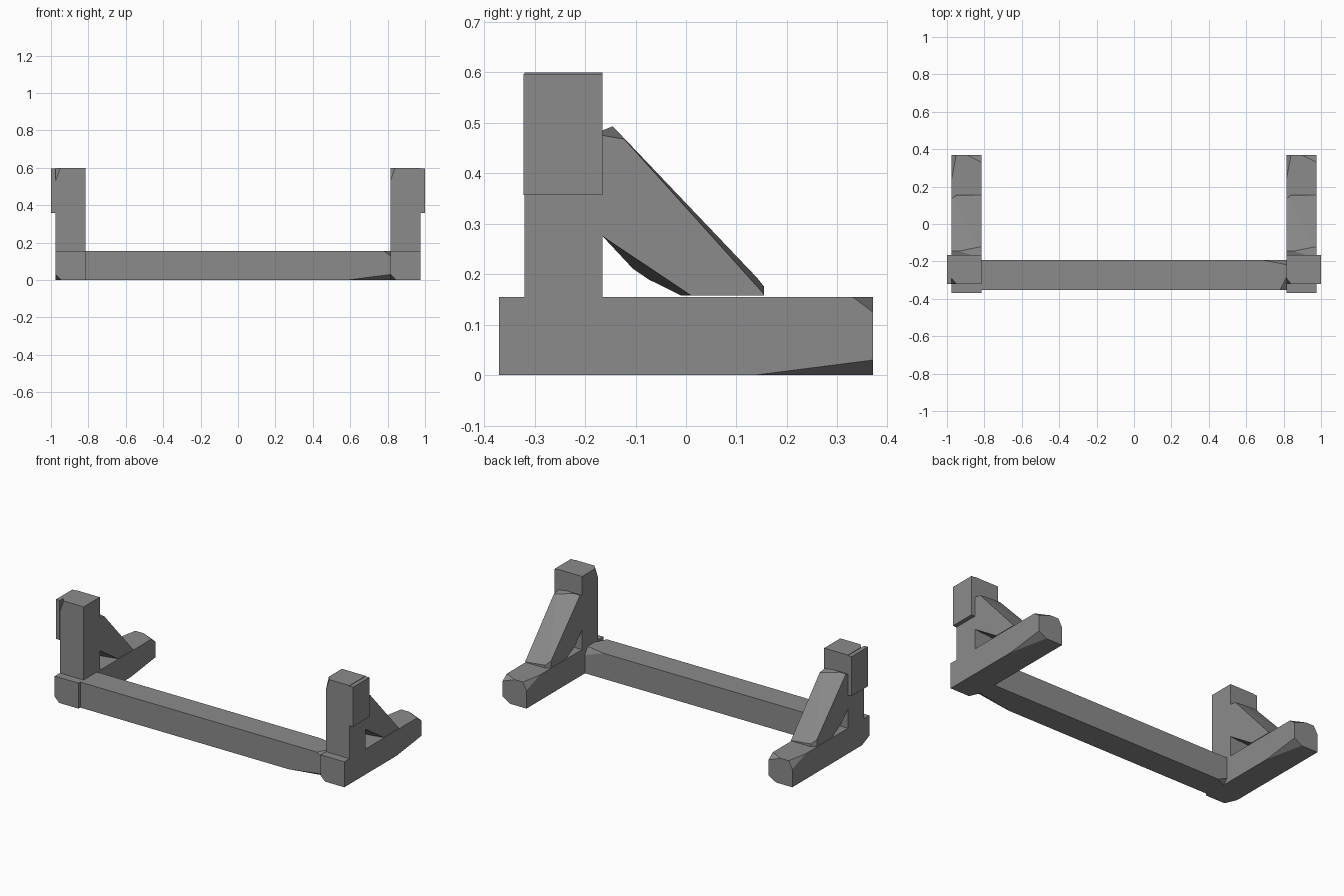
import bpy, bmesh, math
from mathutils import Vector

cube = bpy.data.objects.get("Cube")
if cube:
    bpy.data.objects.remove(cube, do_unlink=True)

grey = bpy.data.materials.new("stone_grey")
grey.use_nodes = True
GREY = (0.26, 0.26, 0.26, 1)
grey.diffuse_color = GREY
grey.node_tree.nodes["Principled BSDF"].inputs["Base Color"].default_value = GREY

W = 0.08       # half width of a beam
H = 0.155      # beam height
SIDE = 0.895   # distance of each side frame from the centre


def prism(profile, x0, x1):
    """Extrude a (y, z) profile along x."""
    bm = bmesh.new()
    face = bm.faces.new([bm.verts.new((x0, y, z)) for y, z in profile])
    out = bmesh.ops.extrude_face_region(bm, geom=[face])
    moved = [v for v in out["geom"] if isinstance(v, bmesh.types.BMVert)]
    bmesh.ops.translate(bm, vec=(x1 - x0, 0, 0), verts=moved)
    bmesh.ops.recalc_face_normals(bm, faces=bm.faces)
    return bm


def block(x0, x1, y0, y1, z0, z1):
    return prism([(y0, z0), (y1, z0), (y1, z1), (y0, z1)], x0, x1)


def chip(bm, a, b, c):
    """Slice off the corner outside the plane through three points."""
    a, b, c = Vector(a), Vector(b), Vector(c)
    normal = (b - a).cross(c - a).normalized()
    centre = sum((v.co for v in bm.verts), Vector()) / len(bm.verts)
    if normal.dot(centre - a) > 0:
        normal.negate()
    geom = bm.verts[:] + bm.edges[:] + bm.faces[:]
    cut = bmesh.ops.bisect_plane(bm, geom=geom, dist=1e-5, plane_co=a,
                                 plane_no=normal, clear_outer=True)
    edges = [e for e in cut["geom_cut"]
             if isinstance(e, bmesh.types.BMEdge) and e.is_boundary]
    if edges:
        bmesh.ops.edgeloop_fill(bm, edges=edges)
    bmesh.ops.recalc_face_normals(bm, faces=bm.faces)


def make_mesh(name, bm):
    mesh = bpy.data.meshes.new(name)
    bm.to_mesh(mesh)
    bm.free()
    mesh.materials.append(grey)
    return mesh


def place(name, mesh, location, turn=0):
    obj = bpy.data.objects.new(name, mesh)
    obj.location = location
    obj.rotation_euler.z = turn
    bpy.context.collection.objects.link(obj)


def timber(name, end):
    """Beam along y with roughly chipped ends."""
    bm = block(-W, W, -end, end, 0, H)
    chip(bm, (W, end - 0.04, H), (W, end, 0.125), (0, end, H))
    chip(bm, (W, end - 0.235, 0), (W, end, 0.03), (0.03, end, 0))
    chip(bm, (-W, end - 0.13, H), (-0.055, end, H), (-W, end, 0.11))
    chip(bm, (-W, -end, 0.03), (-0.05, -end, 0), (-W, 0.07 - end, 0))
    return make_mesh(name, bm)


# Long crossbeam between the two feet
place("crossbeam", timber("crossbeam", 0.82), (0, -0.273, 0), -math.pi / 2)

# Foot beam
foot = timber("foot", 0.37)

# Upright post with a chipped front corner
bm = block(-W, W, -0.32, -0.165, H - 0.01, 0.6)
chip(bm, (-W, -0.29, 0.6), (-0.055, -0.32, 0.6), (-W, -0.32, 0.53))
post = make_mesh("post", bm)

# Diagonal brace with a tilted upper face and chipped ends
bm = prism([(-0.165, 0.275), (-0.095, 0.2), (-0.01, 0.158), (0.155, 0.158),
            (0.155, 0.178), (-0.145, 0.493), (-0.165, 0.485)], -W, W)
chip(bm, (W, -0.12, 0.465), (W, 0.155, 0.16), (-W, 0.155, 0.178))
chip(bm, (W, -0.165, 0.475), (W, -0.125, 0.468), (-0.04, -0.145, 0.493))
chip(bm, (W, -0.165, 0.275), (W, 0.01, 0.158), (-0.03, -0.015, 0.158))
chip(bm, (-W, 0.135, 0.158), (-W, 0.135, 0.2), (-0.055, 0.155, 0.17))
brace = make_mesh("brace", bm)

# Thin plate on the outer face of each post
plate = make_mesh("side_plate", block(-0.0125, 0.0125, -0.322, -0.165, 0.357, 0.597))

for side, sign in (("left", 1), ("right", -1)):
    for part, mesh in (("foot", foot), ("post", post), ("brace", brace)):
        place(f"{side}_{part}", mesh, (sign * SIDE, 0, 0))
    place(f"{side}_side_plate", plate, (sign * 0.9875, 0, 0))
